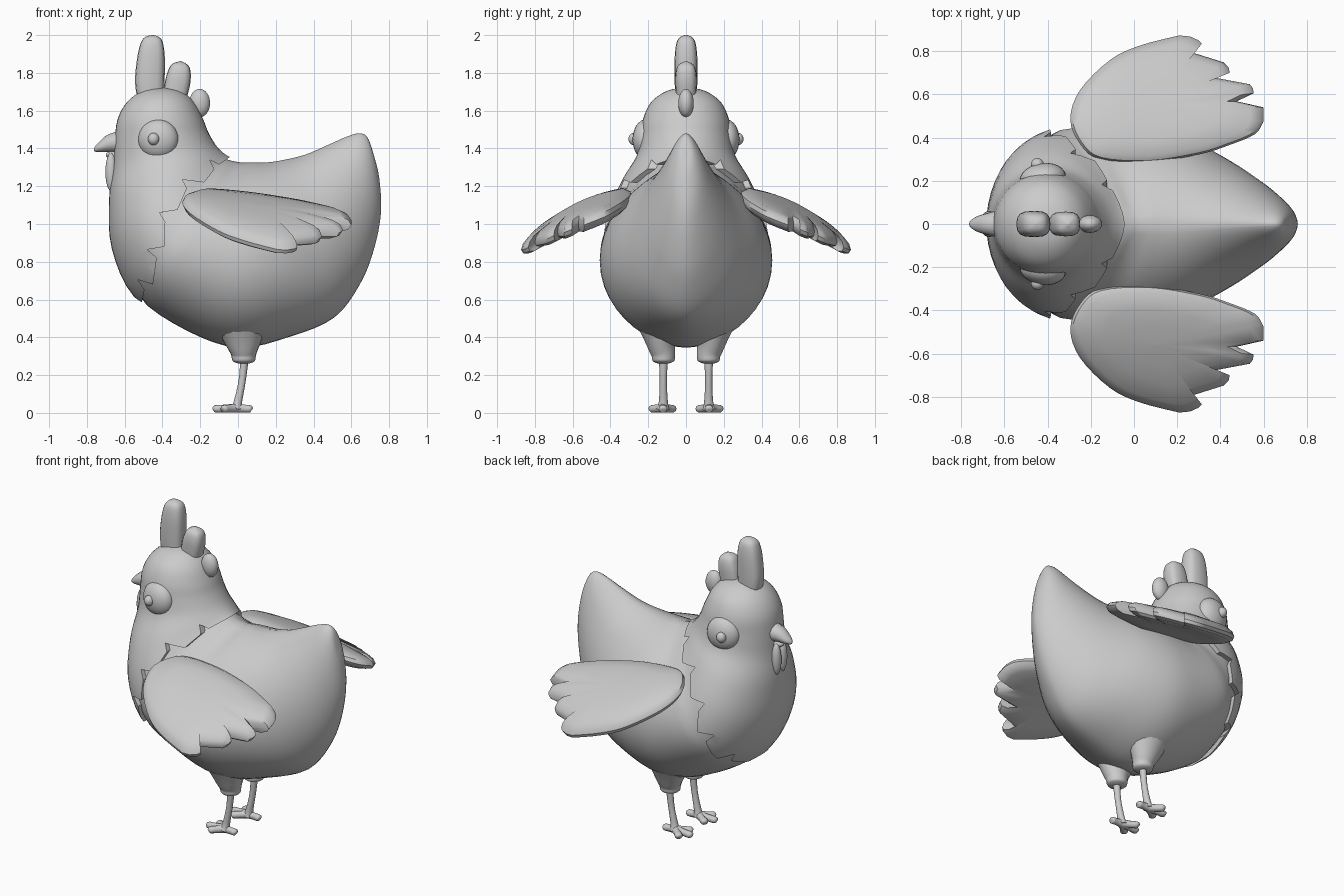
import bpy, bmesh
from math import sin, cos, pi, log, radians, copysign
from mathutils import Vector, Matrix

if "Cube" in bpy.data.objects:
    bpy.data.objects.remove(bpy.data.objects["Cube"])


def finish(name, bm, mirror=False, angle=40):
    bmesh.ops.remove_doubles(bm, verts=bm.verts, dist=0.0004)
    bmesh.ops.recalc_face_normals(bm, faces=bm.faces)
    me = bpy.data.meshes.new(name)
    bm.to_mesh(me)
    bm.free()
    ob = bpy.data.objects.new(name, me)
    bpy.context.collection.objects.link(ob)
    if mirror:
        mod = ob.modifiers.new("mirror", 'MIRROR')
        mod.use_axis = (False, True, False)
    smooth(ob, angle)
    return ob


def smooth(ob, angle=40):
    bpy.ops.object.select_all(action='DESELECT')
    ob.select_set(True)
    bpy.context.view_layer.objects.active = ob
    bpy.ops.object.shade_smooth_by_angle(angle=radians(angle))


def power(v, p):
    return copysign(abs(v) ** p, v)


def clamp(v):
    return max(0, min(1, v))


def spline(rows, steps):
    """Catmull-Rom through rows of numbers."""
    out = []
    for i in range(len(rows) - 1):
        a, b, c, d = rows[max(i - 1, 0)], rows[i], rows[i + 1], rows[min(i + 2, len(rows) - 1)]
        for s in range(steps):
            t = s / steps
            out.append([0.5 * (2 * q + (r - p) * t + (2 * p - 5 * q + 4 * r - u) * t * t
                        + (3 * q - p - 3 * r + u) * t ** 3) for p, q, r, u in zip(a, b, c, d)])
    return out + [list(rows[-1])]


def loft(rings):
    bm = bmesh.new()
    vs = [[bm.verts.new(p) for p in ring] for ring in rings]
    n = len(vs[0])
    for a, b in zip(vs, vs[1:]):
        for i in range(n):
            j = (i + 1) % n
            bm.faces.new((a[i], a[j], b[j], b[i]))
    bm.faces.new(vs[0])
    bm.faces.new(vs[-1])
    return bm


def tube(name, rows, mirror=False, n=16, steps=4, p=1):
    """Rows: x, y, z, sideways radius, other radius. p below 1 squares the section."""
    path = spline(rows, steps)
    rings = []
    for i, r in enumerate(path):
        d = Vector(path[min(i + 1, len(path) - 1)][:3]) - Vector(path[max(i - 1, 0)][:3])
        d.normalize()
        up = d.cross(Vector((0, 1, 0))).normalized()
        side = up.cross(d)
        rings.append([Vector(r[:3]) + side * r[3] * power(cos(2 * pi * k / n), p)
                      + up * r[4] * power(sin(2 * pi * k / n), p) for k in range(n)])
    return finish(name, loft(rings), mirror)


def ball(name, centre, size, mirror=False, turn=0):
    bm = bmesh.new()
    m = Matrix.Translation(centre) @ Matrix.Rotation(radians(turn), 4, 'Z') @ Matrix.Diagonal((*size, 1))
    bmesh.ops.create_uvsphere(bm, u_segments=24, v_segments=16, radius=1, matrix=m)
    return finish(name, bm, mirror)


# Body sections fanned from crown to tail: top x,z, bottom x,z, half width, widest place
SECTIONS = [
    (-.40, 1.708, -.41, 1.708, .005, .5), (-.31, 1.69, -.50, 1.69, .095, .5),
    (-.245, 1.635, -.575, 1.635, .172, .5), (-.20, 1.55, -.622, 1.55, .212, .5),
    (-.17, 1.475, -.637, 1.44, .225, .5), (-.12, 1.395, -.646, 1.30, .25, .52),
    (-.06, 1.345, -.667, 1.12, .325, .58), (0, 1.328, -.652, .87, .395, .61),
    (.04, 1.325, -.535, .62, .44, .60), (.09, 1.325, -.28, .44, .455, .56),
    (.14, 1.325, 0, .345, .45, .54), (.22, 1.335, .28, .405, .395, .54),
    (.35, 1.365, .51, .505, .295, .54), (.48, 1.42, .645, .68, .205, .54),
    (.57, 1.46, .718, .86, .14, .53), (.64, 1.48, .757, 1.06, .085, .5),
    (.685, 1.46, .747, 1.25, .04, .5), (.715, 1.38, .72, 1.36, .003, .5)]


def body_bm(offset, n=44):
    rings = []
    for tx, tz, bx, bz, w, m in spline(SECTIONS, 4):
        k = log(m) / log(.5)
        p = 1 + .16 * clamp((tx + .08) / .14)
        ring = []
        for i in range(n):
            a = 2 * pi * i / n
            t = ((1 - cos(a)) / 2) ** k
            ring.append((tx + (bx - tx) * t, w * power(sin(a), p), tz + (bz - tz) * t))
        rings.append(ring)
    bm = loft(rings)
    bmesh.ops.recalc_face_normals(bm, faces=bm.faces)
    bm.normal_update()
    for v, d in [(v, v.normal.copy()) for v in bm.verts]:
        v.co += d * offset(v.co)
    return bm


# Body sinks slightly where the hood covers it
finish("body", body_bm(lambda c: -.012 * clamp((-.85 * (c.x + .03) + .52 * (c.z - 1.37)) / .04)))

# Feather hood: slightly swollen copy of the body, trimmed to a jagged edge
hood = finish("feather_hood", body_bm(lambda c: .016))
EDGE = [(-.9, 1.9), (.02, 1.9), (-.02, 1.37), (-.1, 1.315), (-.15, 1.34), (-.125, 1.29), (-.18, 1.22),
        (-.295, 1.235), (-.27, 1.19), (-.32, 1.075), (-.415, 1.06), (-.385, 1.01), (-.39, .88),
        (-.48, .865), (-.43, .82), (-.45, .68), (-.53, .705), (-.495, .65), (-.51, .585), (-.56, .62),
        (-.9, .62)]
cutter = finish("hood_cutter", loft([[(x, y, z) for x, z in EDGE] for y in (-1, 1)]))
cutter.hide_render = True
mod = hood.modifiers.new("trim", 'BOOLEAN')
mod.operation, mod.solver, mod.object = 'INTERSECT', 'EXACT', cutter
bpy.context.view_layer.objects.active = hood
bpy.ops.object.modifier_apply(modifier="trim")
bpy.data.objects.remove(cutter)
smooth(hood)

# Eyes
ball("eye", (-.422, .212, 1.447), (.107, .07, .107), True, 8)
ball("pupil", (-.447, .275, 1.45), (.03, .03, .033), True, 8)

# Beak and wattles
tube("upper_beak", [(-.59, 0, 1.435, .07, .065), (-.67, 0, 1.428, .053, .05),
                    (-.73, 0, 1.405, .034, .026), (-.757, 0, 1.392, .014, .011), (-.762, 0, 1.39, .002, .002)])
ball("lower_beak", (-.655, 0, 1.365), (.045, .035, .022))
ball("wattle", (-.672, .03, 1.275), (.03, .03, .1), True)

# Comb
tube("comb_front", [(-.46, 0, 1.64, .055, .066), (-.467, 0, 1.75, .06, .078), (-.46, 0, 1.88, .06, .073),
                    (-.455, 0, 1.96, .05, .058), (-.454, 0, 1.99, .03, .036), (-.454, 0, 2, .004, .004)], p=.7)
tube("comb_middle", [(-.345, 0, 1.62, .05, .055), (-.325, 0, 1.72, .056, .066), (-.312, 0, 1.79, .056, .063),
                     (-.306, 0, 1.84, .042, .046), (-.304, 0, 1.862, .004, .004)], p=.7)
ball("comb_back", (-.203, 0, 1.64), (.055, .041, .075))

# Wings: puffed, gently arched plate with feather fingers
rim = spline([(.60, .476), (.56, .416), (.44, .365), (.305, .323), (.07, .286), (-.157, .30), (-.25, .37),
              (-.295, .485), (-.25, .62), (-.11, .76), (.03, .827), (.21, .873)], 4)
rim += [(.26, .868), (.30, .85), (.314, .835), (.25, .80), (.416, .748), (.438, .725), (.443, .70), (.36, .68),
        (.536, .647), (.55, .63), (.554, .605), (.476, .568), (.60, .54)]
cx, cy = .1, .56
layers = [(.02, -.05), (.35, -.05), (.6, -.05), (.88, -.042), (.97, -.024), (1, 0), (.97, .024), (.88, .042),
          (.6, .055), (.35, .058), (.02, .06)]
rings = []
for f, h in layers:
    ring = []
    for px, py in rim:
        x, y = cx + (px - cx) * f, cy + (py - cy) * f
        arch = .03 * (1 - ((y - .58) / .3) ** 2)
        ring.append((x, y, 1.14 - .11 * x - .435 * (y - .29) + arch + h))
    rings.append(ring)
finish("wing", loft(rings), True)

# Legs and feet
tube("thigh", [(.02, .14, .47, .12, .14), (.027, .132, .37, .078, .095), (.03, .12, .31, .063, .067),
               (.03, .12, .275, .057, .059), (.03, .12, .262, .03, .03)], True)
tube("shin", [(.035, .12, .29, .024, .022), (.022, .12, .17, .019, .019), (0, .12, .06, .024, .022),
              (-.008, .122, .02, .034, .03)], True, 12)
for name, x, y in (("inner_toe", -.085, .07), ("middle_toe", -.12, .127), ("outer_toe", -.075, .18),
                   ("back_toe", .066, .122)):
    ox, oy = -.008, .122
    tube(name, [(ox, oy, .026, .026, .026), ((ox + x) / 2, (oy + y) / 2, .023, .02, .022),
                (x, y, .021, .023, .02), (x + (x - ox) * .12, y + (y - oy) * .12, .018, .008, .007)], True, 10, 3)
